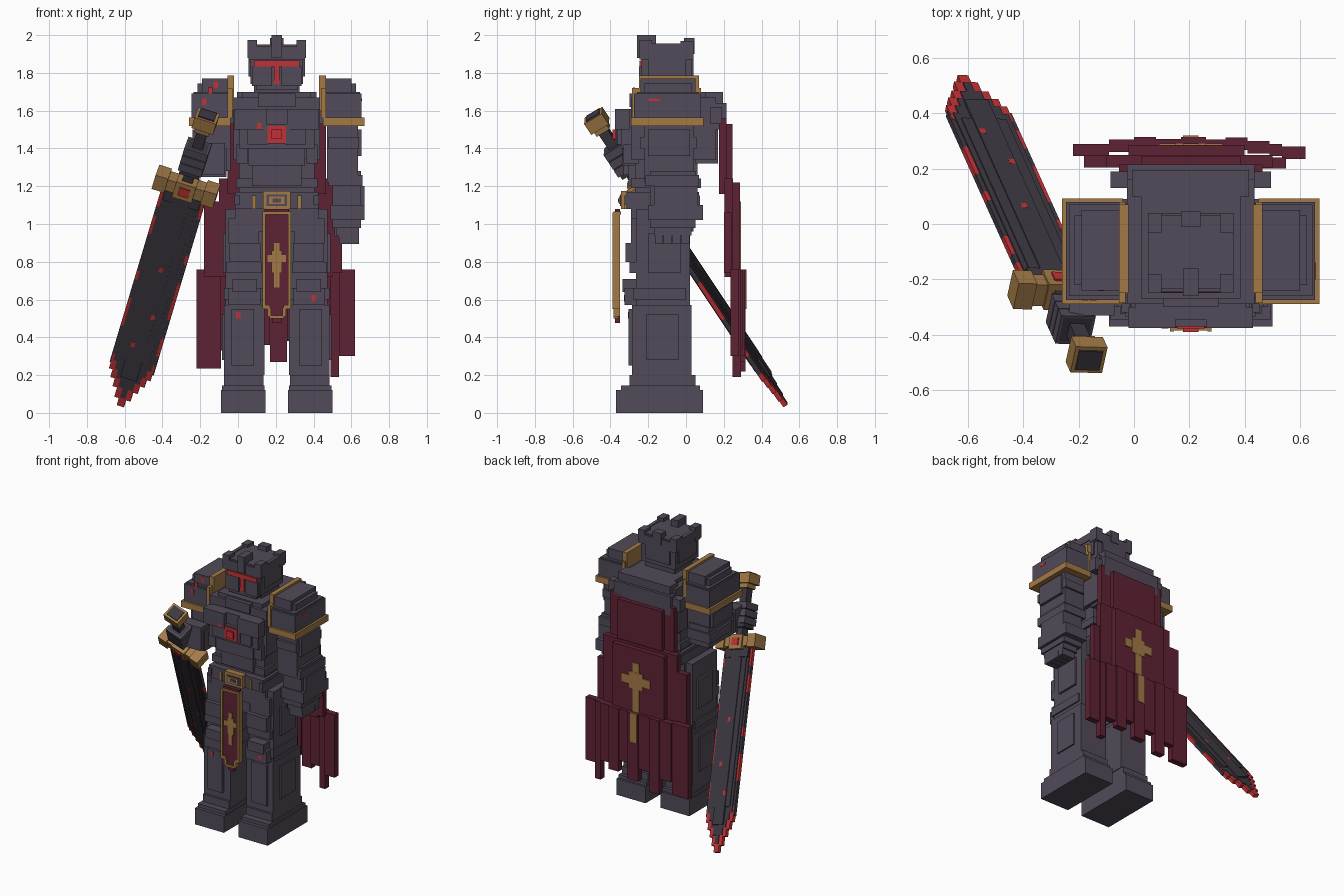
import bpy, bmesh, random
from mathutils import Matrix, Vector

random.seed(4)
CX = 0.205  # body centre line


def mat(name, rgb):
    m = bpy.data.materials.new(name)
    m.diffuse_color = (*rgb, 1)
    return m


MATS = [mat("armour_grey", (0.085, 0.070, 0.100)), mat("blade_dark", (0.047, 0.040, 0.054)),
        mat("red", (0.54, 0.032, 0.037)), mat("gold", (0.37, 0.195, 0.062)),
        mat("maroon", (0.112, 0.016, 0.034))]
GREY, DARK, RED, GOLD, MAROON = range(5)


def part(name, boxes, frame=None, mirror=False):
    """One object from boxes (x0, x1, y0, y1, z0, z1, colour); mirror adds the other side."""
    bm = bmesh.new()
    if mirror:
        boxes = boxes + [(2 * CX - b[1], 2 * CX - b[0], *b[2:]) for b in boxes]
    for x0, x1, y0, y1, z0, z1, c in boxes:
        m = Matrix.Translation(((x0 + x1) / 2, (y0 + y1) / 2, (z0 + z1) / 2)) @ \
            Matrix.Diagonal((x1 - x0, y1 - y0, z1 - z0, 1))
        if frame:
            m = frame @ m
        new = bmesh.ops.create_cube(bm, size=1, matrix=m)["verts"]
        for f in {f for v in new for f in v.link_faces}:
            f.material_index = c
    me = bpy.data.meshes.new(name)
    bm.to_mesh(me)
    bm.free()
    for m in MATS:
        me.materials.append(m)
    ob = bpy.data.objects.new(name, me)
    bpy.context.collection.objects.link(ob)
    return ob


def mid(w, y0, y1, z0, z1, c):
    """Box of width w on the centre line."""
    return (CX - w / 2, CX + w / 2, y0, y1, z0, z1, c)


# Boots and legs, built on the +x side and mirrored
part("boots", [(0.265, 0.50, -0.37, 0.09, 0, 0.12, GREY),
               (0.27, 0.495, -0.345, 0.075, 0.12, 0.145, GREY),
               (0.275, 0.485, -0.30, 0.05, 0.145, 0.20, GREY)], mirror=True)
part("legs", [(0.28, 0.475, -0.265, 0.02, 0.18, 1.08, GREY),
              (0.27, 0.485, -0.285, 0.03, 0.20, 0.57, GREY),
              (0.325, 0.445, -0.305, -0.28, 0.25, 0.55, GREY),
              (0.475, 0.495, -0.21, -0.04, 0.28, 0.52, GREY)], mirror=True)
part("knee_plates", [(0.29, 0.46, -0.325, -0.25, 0.57, 0.66, GREY),
                     (0.31, 0.44, -0.335, -0.25, 0.64, 0.71, GREY),
                     (0.275, 0.485, -0.28, 0.0, 0.60, 0.66, GREY)], mirror=True)
part("thigh_plates", [(0.285, 0.47, -0.30, -0.25, 0.74, 0.80, GREY),
                      (0.29, 0.455, -0.32, -0.25, 0.80, 0.90, GREY),
                      (0.30, 0.46, -0.29, -0.25, 0.90, 1.03, GREY),
                      (0.47, 0.49, -0.20, -0.03, 0.74, 0.95, GREY)], mirror=True)

# Hips, waist, chest and back
part("hips", [mid(0.44, -0.29, 0.04, 0.96, 1.10, GREY), mid(0.17, -0.25, 0.02, 0.86, 0.98, GREY)])
part("waist", [mid(0.40, -0.27, 0.06, 1.08, 1.36, GREY), mid(0.26, -0.305, -0.2, 1.20, 1.33, GREY),
               mid(0.43, -0.29, 0.08, 1.19, 1.24, GREY)])
part("chest", [mid(0.46, -0.29, 0.16, 1.34, 1.67, GREY), mid(0.40, -0.345, -0.25, 1.40, 1.61, GREY),
               mid(0.30, -0.335, -0.2, 1.31, 1.42, GREY), mid(0.36, -0.27, 0.10, 1.66, 1.70, GREY),
               mid(0.20, -0.30, -0.2, 1.62, 1.69, GREY)])
part("breast_plates", [(0.26, 0.43, -0.375, -0.3, 1.50, 1.61, GREY),
                       (0.25, 0.36, -0.365, -0.3, 1.42, 1.50, GREY),
                       (0.36, 0.42, -0.33, -0.25, 1.32, 1.42, GREY)], mirror=True)
part("back_plate", [mid(0.58, 0.13, 0.19, 1.53, 1.62, GREY), mid(0.46, 0.13, 0.215, 1.50, 1.64, GREY),
                    mid(0.42, 0.10, 0.195, 1.62, 1.70, GREY), mid(0.42, 0.05, 0.17, 1.32, 1.52, GREY)])

# Chest gem in a stepped mount
part("chest_gem", [mid(0.14, -0.37, -0.3, 1.425, 1.53, GREY), mid(0.10, -0.377, -0.3, 1.43, 1.52, RED),
                   mid(0.055, -0.39, -0.3, 1.45, 1.50, RED)])

# Belt and buckle
part("belt", [mid(0.44, -0.315, 0.07, 1.08, 1.17, GREY),
              mid(0.145, -0.345, -0.3, 1.08, 1.175, GOLD), mid(0.11, -0.35, -0.3, 1.095, 1.155, GREY),
              mid(0.08, -0.355, -0.3, 1.105, 1.145, GOLD), mid(0.045, -0.36, -0.3, 1.115, 1.135, GREY)])
part("belt_studs", [(0.315, 0.335, -0.325, -0.31, 1.08, 1.15, GOLD),
                    (0.40, 0.428, -0.325, 0.075, 1.10, 1.15, GREY)], mirror=True)

# Hanging front cloth with gold trim and cross
part("front_cloth", [mid(0.13, -0.375, -0.35, 0.56, 1.08, MAROON), mid(0.09, -0.375, -0.35, 0.51, 0.56, MAROON),
                     mid(0.05, -0.375, -0.35, 0.475, 0.51, MAROON)])
part("front_cloth_trim", [mid(0.15, -0.385, -0.345, 1.05, 1.065, GOLD), mid(0.075, -0.385, -0.36, 0.50, 0.515, GOLD)])
part("front_cloth_side_trim", [(0.265, 0.28, -0.388, -0.35, 0.55, 1.06, GOLD),
                               (0.24, 0.28, -0.385, -0.35, 0.55, 0.57, GOLD),
                               (0.235, 0.255, -0.385, -0.35, 0.51, 0.555, GOLD)], mirror=True)
part("front_cross", [mid(0.028, -0.382, -0.373, 0.665, 0.90, GOLD), mid(0.10, -0.382, -0.373, 0.80, 0.835, GOLD),
                     mid(0.055, -0.383, -0.373, 0.74, 0.86, GOLD)])

# Shoulder guards
part("shoulder_guards", [(0.46, 0.645, -0.26, 0.07, 1.53, 1.70, GREY),
                         (0.46, 0.655, -0.275, 0.08, 1.56, 1.69, GREY),
                         (0.46, 0.60, -0.24, 0.05, 1.69, 1.77, GREY),
                         (0.46, 0.625, -0.22, 0.03, 1.69, 1.745, GREY),
                         (0.45, 0.67, -0.29, 0.092, 1.52, 1.565, GOLD),
                         (0.43, 0.465, -0.25, 0.07, 1.60, 1.785, GOLD),
                         (0.44, 0.465, -0.285, 0.08, 1.56, 1.72, GOLD)], mirror=True)

# Arm at the +x side, hanging
part("hanging_arm", [(0.47, 0.635, -0.22, 0.04, 1.22, 1.53, GREY), (0.49, 0.655, -0.20, 0.02, 1.36, 1.50, GREY),
                     (0.48, 0.64, -0.24, 0.055, 1.40, 1.46, GREY), (0.50, 0.65, -0.19, 0.05, 0.98, 1.28, GREY),
                     (0.49, 0.67, -0.20, 0.09, 1.02, 1.10, GREY), (0.51, 0.67, -0.17, 0.06, 1.10, 1.20, GREY),
                     (0.48, 0.66, -0.215, 0.07, 1.20, 1.26, GREY)])
part("hanging_hand", [(0.52, 0.64, -0.17, 0.03, 0.94, 1.0, GREY)] +
     [(0.535, 0.64, y, y + 0.043, 0.895, 0.96, GREY) for y in (-0.165, -0.118, -0.071, -0.024)] +
     [(0.51, 0.54, -0.16, -0.11, 0.93, 1.0, GREY)])

# Arm at the -x side, bent forward to the hilt
part("bent_arm", [(-0.22, -0.04, -0.22, 0.04, 1.28, 1.53, GREY), (-0.24, -0.05, -0.20, 0.03, 1.40, 1.50, GREY),
                  (-0.22, -0.06, -0.30, 0.05, 1.25, 1.40, GREY), (-0.235, -0.05, -0.20, 0.06, 1.29, 1.36, GREY),
                  (-0.235, -0.07, -0.33, -0.24, 1.26, 1.43, GREY)])

# Head and crown
part("head", [mid(0.24, -0.19, 0.01, 1.68, 1.80, GREY), mid(0.28, -0.235, 0.03, 1.74, 1.95, GREY),
              mid(0.22, -0.24, -0.1, 1.71, 1.76, GREY), mid(0.30, -0.245, 0.04, 1.87, 1.94, GREY),
              mid(0.30, -0.20, 0.0, 1.78, 1.87, GREY), mid(0.20, 0.0, 0.04, 1.77, 1.87, GREY)])
part("cheek_plates", [(0.23, 0.335, -0.25, -0.2, 1.73, 1.835, GREY)], mirror=True)
part("visor", [mid(0.24, -0.247, -0.22, 1.835, 1.865, RED), mid(0.03, -0.247, -0.22, 1.74, 1.85, RED)])
part("crown", [mid(0.055, -0.26, -0.16, 1.88, 2.0, GREY), mid(0.07, -0.01, 0.045, 1.90, 1.985, GREY)])
part("crown_corners", [(0.31, 0.36, -0.25, -0.18, 1.88, 1.975, GREY), (0.31, 0.36, -0.03, 0.04, 1.88, 1.97, GREY),
                       (0.335, 0.36, -0.25, 0.04, 1.90, 1.955, GREY)], mirror=True)

# Cape in three overlapping tiers, the lowest cut in strips
part("cape_upper", [mid(0.52, 0.175, 0.215, 1.16, 1.56, MAROON), mid(0.36, 0.20, 0.245, 1.18, 1.53, MAROON)])
part("cape_middle", [(-0.18, 0.50, 0.205, 0.25, 0.72, 1.12, MAROON), (-0.10, 0.50, 0.205, 0.25, 1.08, 1.24, MAROON),
                     (-0.02, 0.40, 0.235, 0.285, 0.74, 1.22, MAROON),
                     (0.46, 0.55, 0.20, 0.24, 0.74, 1.06, MAROON)])
drops = [(-0.22, 0.235), (-0.09, 0.33), (0.0, 0.22), (0.08, 0.36), (0.17, 0.27),
         (0.26, 0.38), (0.33, 0.30), (0.41, 0.34), (0.49, 0.19), (0.535, 0.30)]
ends = [x for x, z in drops[1:]] + [0.62]
part("cape_strips", [(x, e, 0.24 + o, 0.285 + o, z, 0.76, MAROON) for (x, z), e, o in
                     zip(drops, ends, (0.005, 0.02, 0.03, 0.022, 0.03, 0.02, 0.028, 0.015, 0.005, -0.005))])
part("cape_cross", [mid(0.055, 0.28, 0.291, 0.76, 1.12, GOLD), mid(0.23, 0.28, 0.291, 0.96, 1.02, GOLD),
                    mid(0.11, 0.28, 0.292, 0.93, 1.05, GOLD), mid(0.055, 0.31, 0.319, 0.55, 0.76, GOLD)])

# Sword frame: x across the blade, y through it, z from pommel to tip
start = Vector((-0.17, -0.475, 1.55))
d = (Vector((-0.62, 0.525, 0.045)) - start).normalized()
w = Vector((0.95, -0.03, -0.30))
w = (w - d * w.dot(d)).normalized()
n = d.cross(w)
sword = Matrix.Translation(start) @ Matrix((w, n, d)).transposed().to_4x4()


def across(h, v, t0, t1, c):
    return (-h, h, -v, v, t0, t1, c)


part("pommel", [across(0.06, 0.055, -0.03, 0.04, GOLD), across(0.045, 0.04, -0.037, 0, DARK),
                across(0.04, 0.04, 0.04, 0.07, GOLD)], sword)
part("grip", [across(0.028, 0.028, 0.05, 0.42, DARK)], sword)
part("gripping_hand", [(-0.065, 0.065, -0.06, 0.06, t, t + 0.045, GREY) for t in (0.17, 0.22, 0.27)] +
     [across(0.055, 0.05, 0.17, 0.34, DARK)], sword)
part("sword_guard", [across(0.16, 0.045, 0.40, 0.47, GOLD), across(0.055, 0.055, 0.39, 0.49, GOLD),
                     (-0.17, -0.10, -0.055, 0.055, 0.39, 0.48, GOLD),
                     (0.10, 0.17, -0.055, 0.055, 0.39, 0.48, GOLD),
                     across(0.028, 0.062, 0.415, 0.465, RED)], sword)
part("blade", [across(0.105, 0.018, 0.46, 1.60, DARK), across(0.045, 0.028, 0.46, 1.68, DARK),
               across(0.085, 0.023, 0.46, 1.56, DARK), across(0.10, 0.03, 0.48, 0.54, DARK)], sword)
# Worn cutting edges, patched in red
edges = []
for side in (-1, 1):
    for i in range(19):
        t = 0.48 + i * 0.06
        a, b = sorted((side * 0.095, side * 0.122))
        edges.append((a, b, -0.012, 0.012, t, t + 0.06, RED if random.random() < 0.4 + 0.15 * side else DARK))
part("blade_edges", edges, sword)
# Stepped tip with red rim
tip = [(0.115, 1.61, 1.66), (0.095, 1.66, 1.71), (0.07, 1.71, 1.76), (0.045, 1.76, 1.82), (0.02, 1.82, 1.866)]
part("blade_tip", [across(h, 0.013, a - 0.05, b, RED) for h, a, b in tip] +
     [across(h - 0.03, 0.018, a - 0.05, b - 0.01, DARK) for h, a, b in tip[:4]], sword)
part("blade_stains", [(u, u + 0.022, -0.0285, 0.0285, t, t + 0.03, RED)
                      for u, t in ((-0.01, 0.95), (0.02, 1.25), (-0.04, 1.45))], sword)

# Small red stains on the armour
stains = [(-0.16, 1.69, -0.277), (-0.19, 1.63, -0.277), (-0.13, 1.72, -0.242), (0.10, 1.50, -0.377),
          (0.39, 0.59, -0.327), (-0.01, 0.50, -0.307)]
part("armour_stains", [(x, x + 0.024, y, y + 0.005, z, z + 0.035, RED) for x, z, y in stains] +
     [(0.653, 0.657, -0.20, -0.14, 1.65, 1.665, RED)])
